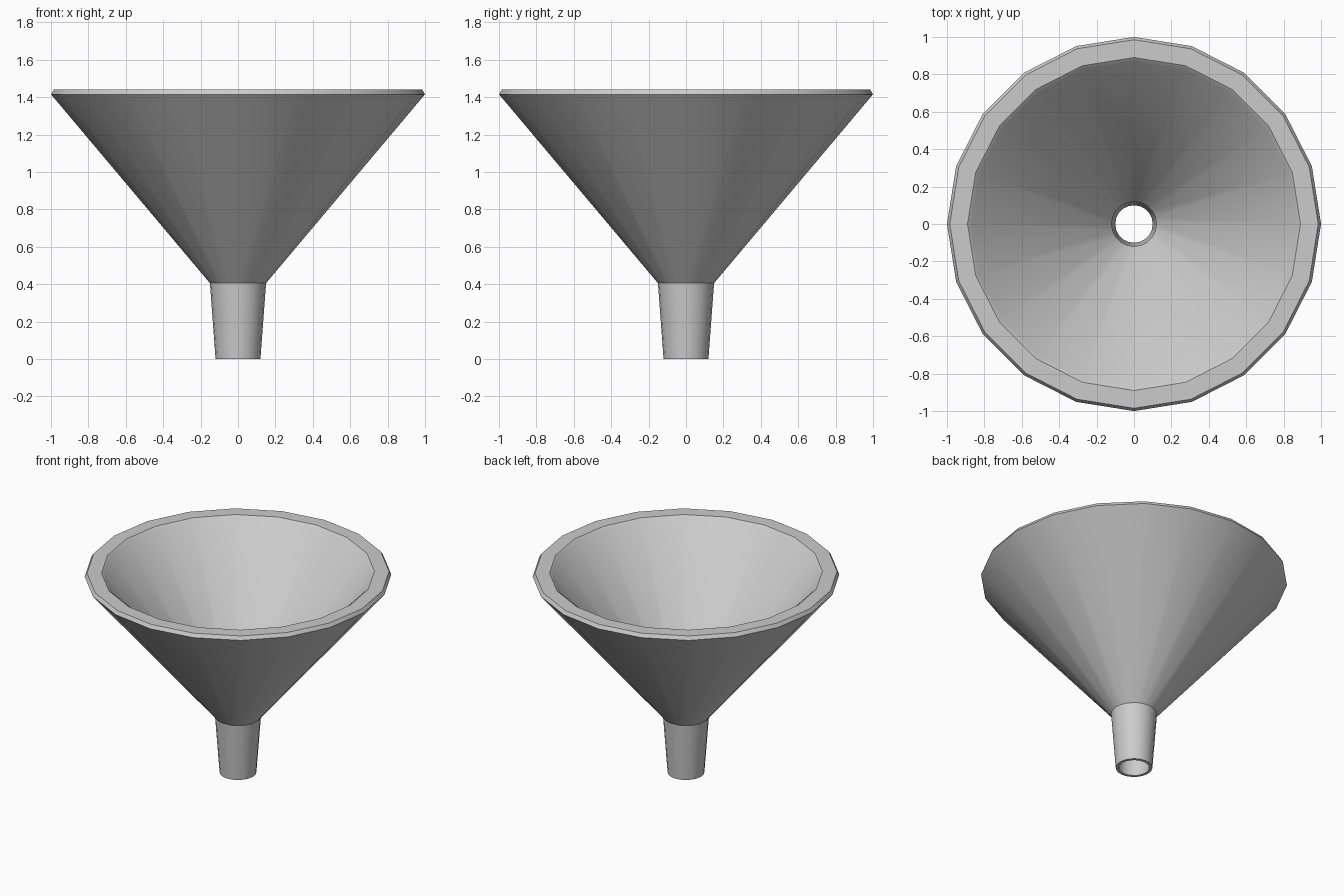
import bpy, bmesh
from math import cos, sin, tau, radians

if "Cube" in bpy.data.objects:
    bpy.data.objects.remove(bpy.data.objects["Cube"])

SIDES = 20

# Closed cross-section (radius, height): outside going up, rim, inside going down
PROFILE = [
    (0.12, 0.0), (0.15, 0.405), (1.0, 1.415), (0.985, 1.44),
    (0.89, 1.44), (0.87, 1.425), (0.12, 0.425), (0.10, 0.0),
]

# Revolve the cross-section into a hollow funnel
bm = bmesh.new()
rings = [[bm.verts.new((r * cos(tau * i / SIDES), r * sin(tau * i / SIDES), z))
          for i in range(SIDES)] for r, z in PROFILE]
for k, a in enumerate(rings):
    b = rings[(k + 1) % len(rings)]
    for i in range(SIDES):
        j = (i + 1) % SIDES
        bm.faces.new((a[i], a[j], b[j], b[i]))
bmesh.ops.recalc_face_normals(bm, faces=bm.faces)

mesh = bpy.data.meshes.new("funnel")
bm.to_mesh(mesh)
bm.free()
funnel = bpy.data.objects.new("funnel", mesh)
bpy.context.collection.objects.link(funnel)

# Smooth walls, crisp stem joint and rim
bpy.context.view_layer.objects.active = funnel
funnel.select_set(True)
bpy.ops.object.shade_smooth_by_angle(angle=radians(30))
